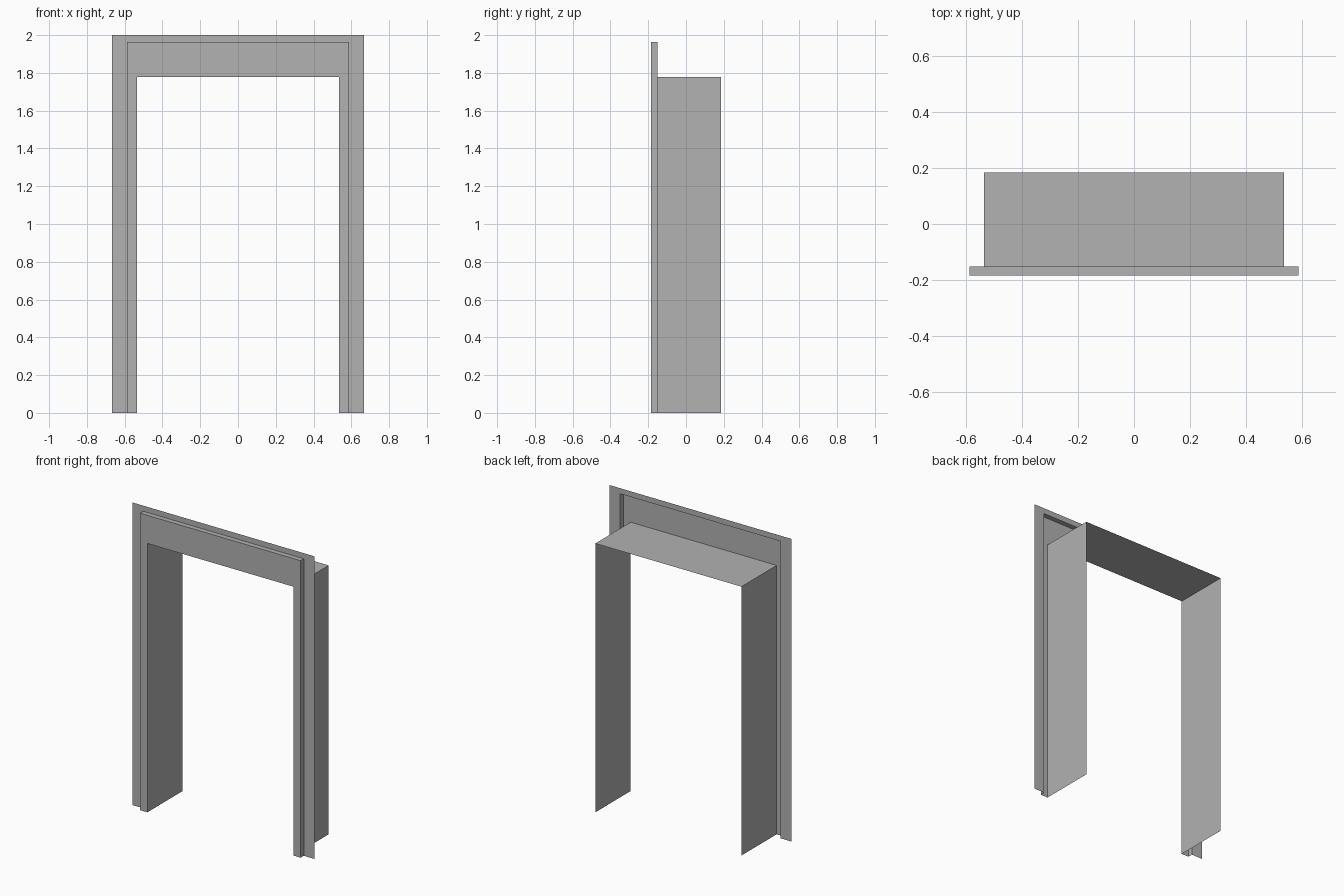
import bpy
import bmesh

cube = bpy.data.objects.get("Cube")
if cube:
    bpy.data.objects.remove(cube, do_unlink=True)

grey = bpy.data.materials.new("plain grey")
grey.use_nodes = True
colour = (0.445, 0.445, 0.445, 1)
grey.diffuse_color = colour
grey.node_tree.nodes["Principled BSDF"].inputs["Base Color"].default_value = colour

# Dimensions: half widths, top heights and depths of the sheet frame
BACK, STEP, FRONT = 0.184, -0.151, -0.184
OPENING = (0.534, 1.777)
CASING = (0.587, 1.963)
FLANGE = (0.666, 2.0)


def arch(bm, size, y):
    """Open outline: up one leg, across the head and down the other."""
    w, h = size
    return [bm.verts.new(p) for p in ((-w, y, 0), (-w, y, h), (w, y, h), (w, y, 0))]


def sheet(name, start, end):
    """Thin folded sheet joining two arch outlines, each a (size, depth) pair."""
    bm = bmesh.new()
    a, b = arch(bm, *start), arch(bm, *end)
    for i in range(3):
        bm.faces.new((a[i], a[i + 1], b[i + 1], b[i]))
    mesh = bpy.data.meshes.new(name)
    bm.to_mesh(mesh)
    bm.free()
    mesh.materials.append(grey)
    obj = bpy.data.objects.new(name, mesh)
    bpy.context.collection.objects.link(obj)


# Lining of the opening, front casing, its return edge and the wall flange
sheet("jamb_lining", (OPENING, BACK), (OPENING, FRONT))
sheet("front_casing", (OPENING, FRONT), (CASING, FRONT))
sheet("casing_return", (CASING, FRONT), (CASING, STEP))
sheet("wall_flange", (CASING, STEP), (FLANGE, STEP))
